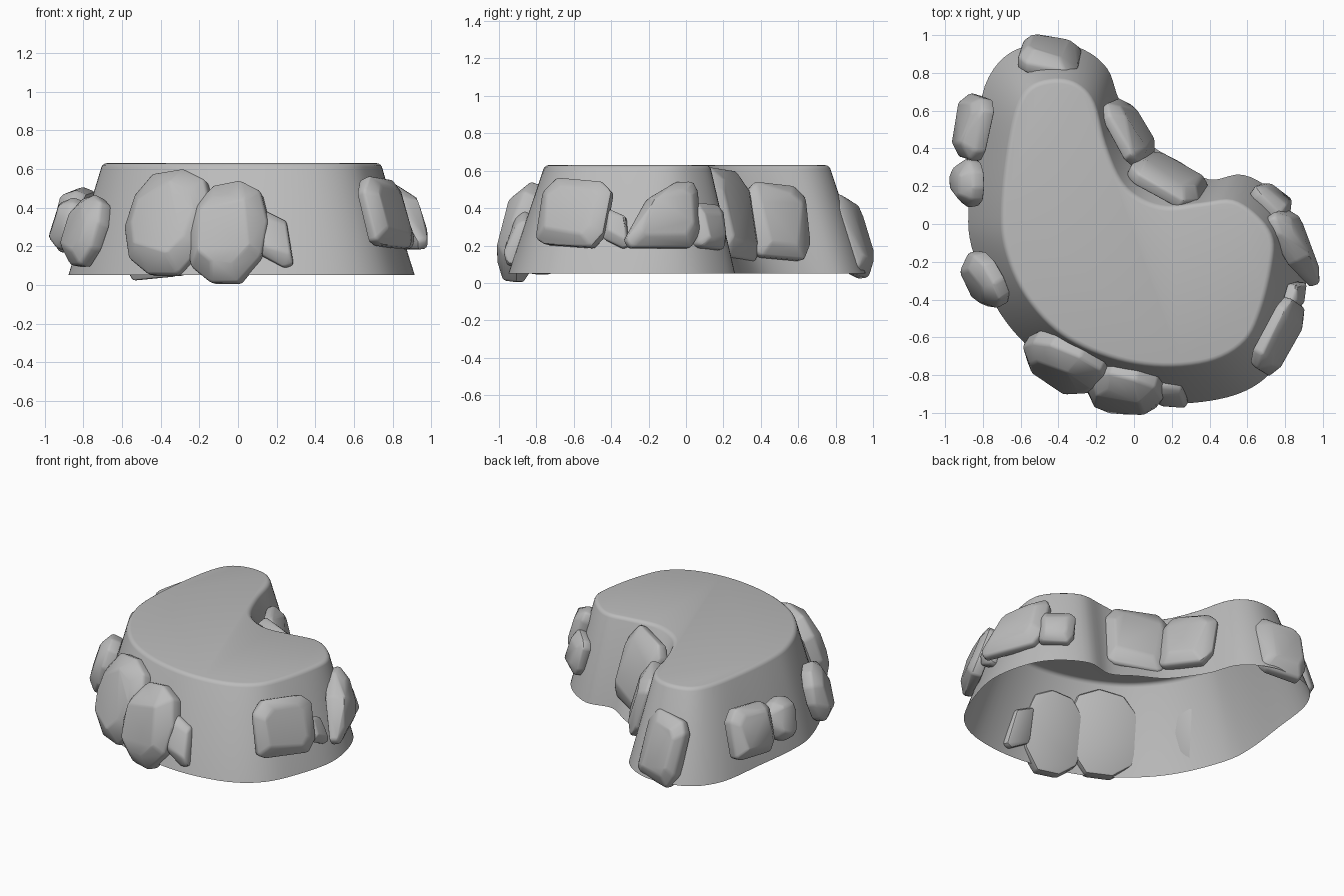
import bpy, bmesh, math, random
from mathutils import Vector

default_cube = bpy.data.objects.get("Cube")
if default_cube:
    bpy.data.objects.remove(default_cube, do_unlink=True)

random.seed(4)

# Single stone colour
stone = bpy.data.materials.new("grey_stone")
stone.use_nodes = True
stone.diffuse_color = (0.5, 0.5, 0.5, 1)
stone.node_tree.nodes["Principled BSDF"].inputs["Base Color"].default_value = stone.diffuse_color


def finish(bm, name, bevel, segments, bevel_angle, smooth_angle):
    """Turn a bmesh into a bevelled, smooth-shaded object."""
    bmesh.ops.recalc_face_normals(bm, faces=bm.faces)
    mesh = bpy.data.meshes.new(name)
    bm.to_mesh(mesh)
    bm.free()
    obj = bpy.data.objects.new(name, mesh)
    bpy.context.collection.objects.link(obj)
    mesh.materials.append(stone)
    mod = obj.modifiers.new("soft_edges", "BEVEL")
    mod.width = bevel
    mod.segments = segments
    mod.limit_method = "ANGLE"
    mod.angle_limit = math.radians(bevel_angle)
    bpy.ops.object.select_all(action="DESELECT")
    obj.select_set(True)
    bpy.context.view_layer.objects.active = obj
    bpy.ops.object.modifier_apply(modifier=mod.name)
    bpy.ops.object.shade_smooth_by_angle(angle=math.radians(smooth_angle))


def smooth_loop(points, steps=5):
    """Closed Catmull-Rom curve through the points."""
    pts = [Vector(p) for p in points]
    n = len(pts)
    loop = []
    for i in range(n):
        a, b, c, d = (pts[(i + k) % n] for k in (-1, 0, 1, 2))
        for s in range(steps):
            t = s / steps
            loop.append(0.5 * (2 * b + (c - a) * t + (2 * a - 5 * b + 4 * c - d) * t ** 2
                               + (3 * b - a - 3 * c + d) * t ** 3))
    return loop


# Kidney-shaped plateau: matching foot and rim points (foot x, y, rim x, y)
OUTLINE = [
    (-.42, .96, -.42, .765), (-.65, .91, -.55, .725), (-.79, .73, -.625, .6),
    (-.84, .4, -.675, .35), (-.875, .1, -.7, .08), (-.86, -.12, -.685, -.12),
    (-.74, -.42, -.6, -.34), (-.57, -.64, -.45, -.53), (-.33, -.82, -.27, -.65),
    (-.05, -.915, -.04, -.73), (.25, -.95, .2, -.755), (.55, -.9, .43, -.72),
    (.74, -.77, .59, -.62), (.85, -.55, .67, -.46), (.915, -.28, .725, -.24),
    (.87, -.02, .735, -.08), (.765, .15, .655, .04), (.58, .26, .52, .125),
    (.4, .235, .35, .11), (.25, .325, .17, .09), (.1, .41, .03, .135),
    (0, .53, -.07, .23), (-.08, .66, -.15, .42), (-.14, .82, -.21, .64),
    (-.26, .92, -.3, .74),
]
FOOT_Z, RIM_Z = 0.05, 0.63

bm = bmesh.new()
foot = [bm.verts.new((p.x, p.y, FOOT_Z)) for p in smooth_loop([o[:2] for o in OUTLINE])]
rim = [bm.verts.new((p.x, p.y, RIM_Z)) for p in smooth_loop([o[2:] for o in OUTLINE])]
for i in range(len(foot)):
    j = (i + 1) % len(foot)
    bm.faces.new((foot[i], foot[j], rim[j], rim[i]))
bm.faces.new(rim)
finish(bm, "plateau", 0.022, 3, 50, 40)

# Rock outlines, across and up the wall, in half-size units
BOULDER = [(-1, -.1), (-.85, .5), (-.45, .9), (.2, 1), (.75, .8), (1, .2),
           (.85, -.5), (.4, -1), (-.3, -1), (-.8, -.7)]
BLOCK = [(-1, -.75), (-.95, .6), (-.6, 1), (.7, .9), (1, .6), (.95, -.6), (.65, -1), (-.75, -.9)]
WEDGE = [(1, .7), (.9, 1), (.5, 1), (-.3, .5), (-1, -.75), (-.9, -1), (.7, -1), (.95, -.5)]
SHARD = [(-.8, 1), (.7, .6), (1, -.9), (.5, -1), (-.9, -.55), (-1, -.3)]

LEAN = math.radians(16)


def rock(name, centre, facing, half_w, half_h, depth, shape):
    """Chamfered rock lying on the sloping wall, facing the given plan angle."""
    a = math.radians(facing)
    n = Vector((math.cos(a), math.sin(a), 0))
    z = Vector((0, 0, 1))
    across = z.cross(n)
    up = z * math.cos(LEAN) - n * math.sin(LEAN)
    out = n * math.cos(LEAN) + z * math.sin(LEAN)
    # Back against the wall, full-width middle and smaller front face
    rings = ((-.03, .96, 0), (depth * .4, 1, .015), (depth, .68, .03))
    bm = bmesh.new()
    for offset, scale, jitter in rings:
        for u, v in shape:
            push = offset + random.uniform(-jitter, jitter) * .6
            u = u * scale * half_w + random.uniform(-jitter, jitter) * .5
            v = v * scale * half_h
            bm.verts.new(Vector(centre) + across * u + up * v + out * push)
    hull = bmesh.ops.convex_hull(bm, input=bm.verts)
    loose = set(hull["geom_interior"]) | set(hull["geom_unused"])
    bmesh.ops.delete(bm, geom=[g for g in loose if isinstance(g, bmesh.types.BMVert)], context="VERTS")
    bmesh.ops.dissolve_limit(bm, angle_limit=math.radians(9), verts=bm.verts, edges=bm.edges)
    finish(bm, name, 0.014, 2, 22, 32)


ROCKS = [
    ("front_large_rock", (-.345, -.71, .315), -116, .25, .285, .12, BOULDER),
    ("front_middle_rock", (-.045, -.84, .265), -106, .22, .275, .125, BOULDER),
    ("front_small_rock", (.195, -.885, .235), -88, .09, .16, .055, SHARD),
    ("right_front_rock", (-.77, -.29, .275), 207, .165, .19, .085, BOULDER),
    ("right_small_rock", (-.855, .22, .31), 180, .13, .14, .09, BOULDER),
    ("right_back_rock", (-.83, .51, .33), 169, .175, .175, .09, BLOCK),
    ("back_rock", (-.45, .865, .245), 80, .165, .235, .085, BLOCK),
    ("hollow_side_rock", (-.035, .48, .325), 30, .19, .22, .065, BLOCK),
    ("hollow_centre_rock", (.17, .225, .36), 63, .21, .265, .08, BLOCK),
    ("left_wedge_rock", (.84, -.14, .36), 22, .225, .185, .08, WEDGE),
    ("left_back_rock", (.725, .115, .3), 45, .115, .13, .055, BLOCK),
    ("left_front_rock", (.755, -.59, .37), -27, .21, .195, .07, BLOCK),
    ("left_small_rock", (.85, -.37, .29), -10, .07, .11, .04, SHARD),
]
for r in ROCKS:
    rock(*r)
